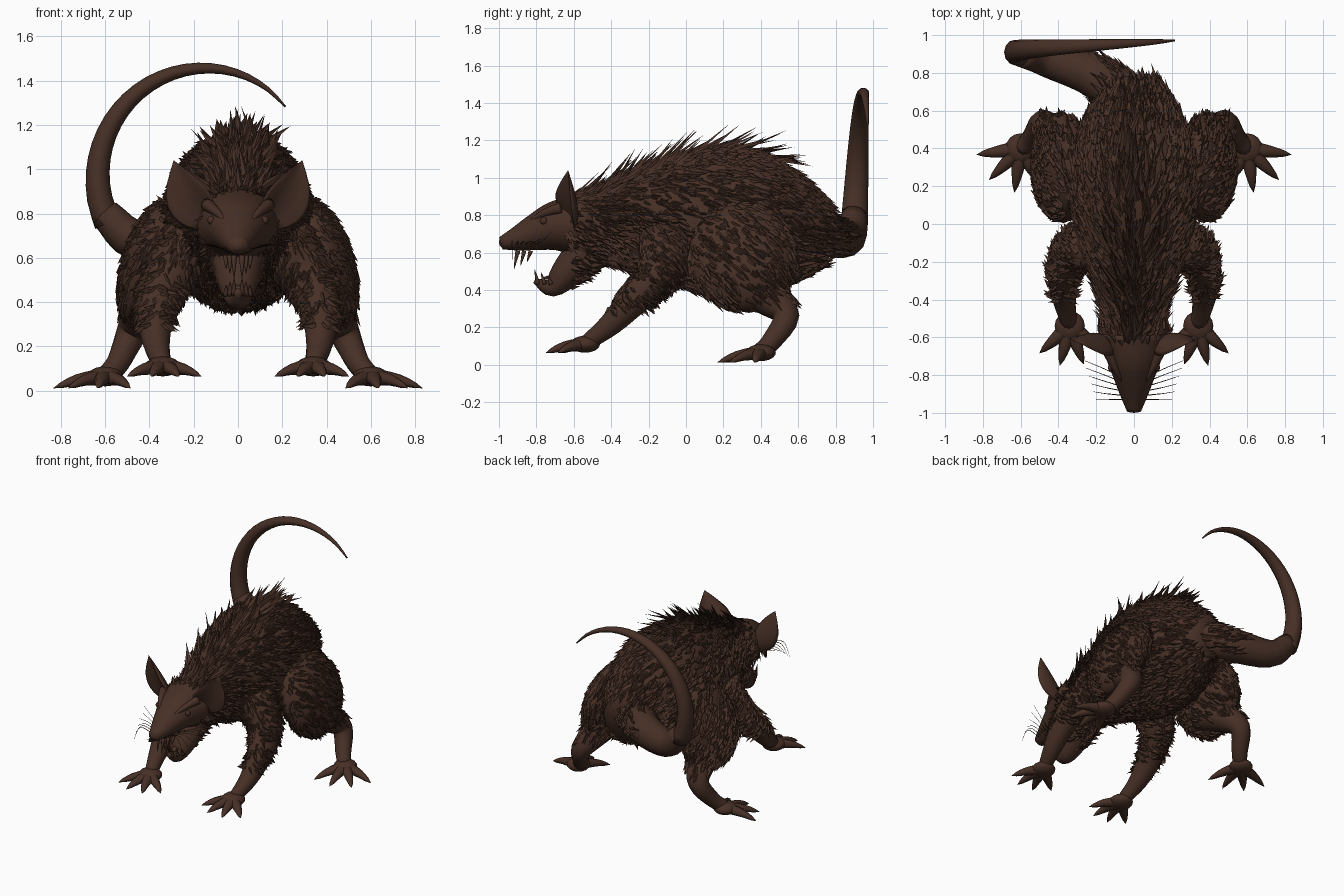
import bpy, bmesh, math, random
from mathutils import Euler, Matrix, Vector

random.seed(4)
default_cube = bpy.data.objects.get("Cube")
if default_cube:
    bpy.data.objects.remove(default_cube)

brown = bpy.data.materials.new("dark brown fur")
brown.use_nodes = True
colour = (.062, .029, .019, 1)
brown.diffuse_color = colour
brown.node_tree.nodes["Principled BSDF"].inputs["Base Color"].default_value = colour

FORWARD, ACROSS, BACKWARD = Vector((0, -1, 0)), Vector((1, 0, 0)), Vector((0, 1, 0))
UP = Vector((0, 0, 1))


def finish(name, bm, smooth):
    bmesh.ops.recalc_face_normals(bm, faces=bm.faces)
    for face in bm.faces:
        face.smooth = smooth
    mesh = bpy.data.meshes.new(name)
    bm.to_mesh(mesh)
    bm.free()
    mesh.materials.append(brown)
    part = bpy.data.objects.new(name, mesh)
    bpy.context.collection.objects.link(part)
    return part


def spline(points, steps):
    """Smooth curve through the points, straight at both ends."""
    points = [Vector(point) for point in points]
    padded = [2 * points[0] - points[1], *points, 2 * points[-1] - points[-2]]
    curve = []
    for before, start, end, after in zip(padded, padded[1:], padded[2:], padded[3:]):
        leave, arrive = (end - before) / 2, (after - start) / 2
        for step in range(steps):
            t = step / steps
            blend = t * t * (3 - 2 * t)
            curve.append(start.lerp(end, blend) + leave * t * (1 - t) ** 2 - arrive * t * t * (1 - t))
    return curve + [points[-1]]


def taper(start, end, ease=1):
    return lambda t: end + (start - end) * (1 - t) ** ease


def tube(name, points, radius, flat=1, side=1, ref=ACROSS, sides=12, steps=4, cup=0):
    """Loft ellipses along a path; radius is a rule from start to end."""
    bm = bmesh.new()
    path = spline(points, steps)
    last = len(path) - 1
    rings = []
    for i, centre in enumerate(path):
        tangent = (path[min(i + 1, last)] - path[max(i - 1, 0)]).normalized()
        wide = (ref - tangent * ref.dot(tangent)).normalized()
        thick = tangent.cross(wide)
        size = max(radius(i / last), .001)
        ring = []
        for k in range(sides):
            angle = math.tau * k / sides
            c, s = math.cos(angle), math.sin(angle)
            v = centre + size * (wide * c + thick * (flat * s + cup * c * c))
            ring.append(bm.verts.new((v.x * side, v.y, v.z)))
        rings.append(ring)
    for ring, following in zip(rings, rings[1:]):
        for k in range(sides):
            n = (k + 1) % sides
            bm.faces.new((ring[k], ring[n], following[n], following[k]))
    bm.faces.new(rings[0])
    bm.faces.new(rings[-1])
    return finish(name, bm, True)


def ball(name, centre, radii, side=1, lean=0):
    """Ellipsoid whose top may lean towards the middle."""
    bm = bmesh.new()
    x, y, z = centre
    place = Matrix.LocRotScale(Vector((x * side, y, z)), Euler((0, -lean * side, 0)), Vector(radii))
    bmesh.ops.create_uvsphere(bm, u_segments=16, v_segments=12, radius=1, matrix=place)
    return finish(name, bm, True)


def fur(name, source, count, length, lift, flow, rule=lambda point, normal: True, broad=.016):
    """Scatter pointed tufts over the faces of a part, combed along flow."""
    bm = bmesh.new()
    mesh = source.data
    faces = [f for f in mesh.polygons if len(f.vertices) == 4 and rule(f.center, f.normal)]
    for face in random.choices(faces, weights=[f.area for f in faces], k=count):
        a, b, c, d = (mesh.vertices[i].co for i in face.vertices)
        u, w = random.random(), random.random()
        root = a.lerp(b, u).lerp(d.lerp(c, u), w)
        normal = face.normal
        comb = flow + Vector([random.uniform(-.35, .35) for axis in range(3)])
        comb = (comb - normal * comb.dot(normal)).normalized()
        direction = (comb + normal * lift * random.uniform(.4, 1.4)).normalized()
        width = direction.cross(normal).normalized() * broad * random.uniform(.6, 1.4)
        sunk = root - normal * .008
        tip = bm.verts.new(root + direction * length * random.uniform(.6, 1.25))
        base = [bm.verts.new(v) for v in (sunk - width, root + normal * .01, sunk + width)]
        for k in range(3):
            bm.faces.new((base[k], base[(k + 1) % 3], tip))
        bm.faces.new(base)
    return finish(name, bm, False)


def foot(name, centre, ground, first, turn, length, side):
    """Palm with four clawed toes fanned out by a constant turn."""
    centre = Vector(centre)
    ball(name + "_palm", centre, (.08, .08, .045), side)
    for k in range(4):
        angle = math.radians(first - turn * k)
        out = Vector((math.cos(angle), math.sin(angle), 0)) * length
        tip = centre + out
        tip.z = ground
        knuckle = centre.lerp(tip, .55) + UP * .012
        tube(name + "_toe", [centre, knuckle, tip], taper(.046, 0, .6), .85, side,
             UP.cross(out), sides=8, steps=3)


# Torso: a barrel whose fullest section lies towards the rump
body = tube("body", [(0, -.6, .74), (0, .1, .77), (0, .76, .69)],
            lambda t: .14 + .2 * math.sin(math.pi * t ** 1.35), 1.18, sides=24, steps=12)
swept = BACKWARD - UP * .35
fur("body_fur", body, 3000, .075, .25, swept)
fur("back_crest", body, 130, .2, .5, BACKWARD,
    lambda p, n: abs(p.x) < .12 and n.z > .4 and p.y < .5, .022)
fur("neck_mane", body, 300, .09, .4, swept, lambda p, n: p.y < -.3)

# Tail: a thick root leading into a long arc over the back
root = tube("tail_root", [(0, .62, .73), (-.2, .78, .69), (-.46, .87, .68), (-.6, .9, .8)],
            taper(.14, .07), ref=BACKWARD)
fur("tail_root_fur", root, 160, .08, .25, BACKWARD - ACROSS, lambda p, n: p.x > -.2)
arc = []
for k in range(13):
    angle = math.radians(205 - k * 13.5)
    reach = .515 - .0004 * k * k
    arc.append((reach * math.cos(angle) - .12, .9 + .006 * k, reach * math.sin(angle) + .97))
tube("tail", arc, taper(.073, .005, .9), .85, ref=BACKWARD, steps=2)

# Head with open lower jaw and tongue
skull = ball("skull", (0, -.57, .75), (.19, .14, .16))
fur("head_fur", skull, 260, .07, .3, swept, lambda p, n: p.y > -.64)
tube("snout", [(0, -.58, .75), (0, -.7, .74), (0, -.8, .71), (0, -.9, .675), (0, -.99, .65)],
     taper(.19, .038), .88, sides=16)
ball("nose", (0, -.975, .655), (.035, .025, .03))
jaw = tube("lower_jaw", [(0, -.48, .66), (0, -.63, .5), (0, -.72, .415), (0, -.81, .45)],
           taper(.14, .015), .9)
fur("throat_fur", jaw, 150, .07, .35, swept, lambda p, n: p.y > -.62)
tube("tongue", [(0, -.62, .54), (0, -.7, .48), (0, -.77, .46)], taper(.05, .015), .4)

for side, word in ((1, "left_"), (-1, "right_")):
    # Cupped ear, brow and eye
    tube(word + "ear", [(.13, -.6, .77), (.22, -.61, .89), (.29, -.63, 1.04)],
         lambda t: .11 * math.sin(math.pi * (.2 + .8 * t)), .2, side,
         ACROSS + BACKWARD * .35, cup=-.45)
    tube(word + "brow", [(.06, -.83, .77), (.1, -.76, .81), (.14, -.67, .84)], taper(.01, .03), side=side)
    ball(word + "eye", (.12, -.76, .77), (.018, .02, .02), side)

    # Teeth shrink away from the pair at the front of each jaw
    for k in range(3):
        for jaw_word, y, z, reach in (("upper_", -.9, .61, -.1), ("lower_", -.79, .43, .08)):
            gum = Vector((.018 + .018 * k, y + .035 * k, z))
            tip = gum + FORWARD * .02 + UP * reach * (1 - .2 * k)
            tube(word + jaw_word + "tooth", [gum, tip], taper(.014, 0, .7), side=side, sides=6)

    # Whiskers
    for k in range(6):
        start = Vector((.05, .022 * k - .93, .64))
        bend = start + ACROSS * .1 + BACKWARD * .01 * k + UP * .02
        end = bend + ACROSS * (.05 + .014 * k) + BACKWARD * .01 * k + UP * (.03 * k - .1)
        tube(word + "whisker", [start, bend, end], taper(.003, .001), side=side, ref=BACKWARD, sides=4)

    # Hind leg: leaning haunch, shank and splayed foot
    haunch = ball(word + "haunch", (.385, .3, .58), (.135, .29, .3), side, .3)
    fur(word + "haunch_fur", haunch, 800, .06, .2, BACKWARD - UP)
    shank = tube(word + "hind_leg", [(.39, .28, .46), (.43, .44, .36), (.48, .535, .26),
                                     (.54, .46, .13), (.59, .4, .07)],
                 taper(.14, .048, 2), side=side)
    fur(word + "hind_leg_fur", shank, 200, .06, .2, BACKWARD - UP, lambda p, n: p.z > .35)
    foot(word + "hind_foot", (.6, .4, .065), .012, -8, 37, .235, side)

    # Front leg: shoulder, forearm and paw
    arm = tube(word + "front_leg", [(.2, -.1, .66), (.32, -.14, .5), (.37, -.27, .36),
                                    (.37, -.4, .22), (.34, -.54, .11)],
               taper(.15, .042, 1.2), side=side)
    fur(word + "front_leg_fur", arm, 420, .06, .22, BACKWARD - UP, lambda p, n: p.z > .3)
    foot(word + "front_foot", (.34, -.54, .11), .065, -42, 34, .215, side)
